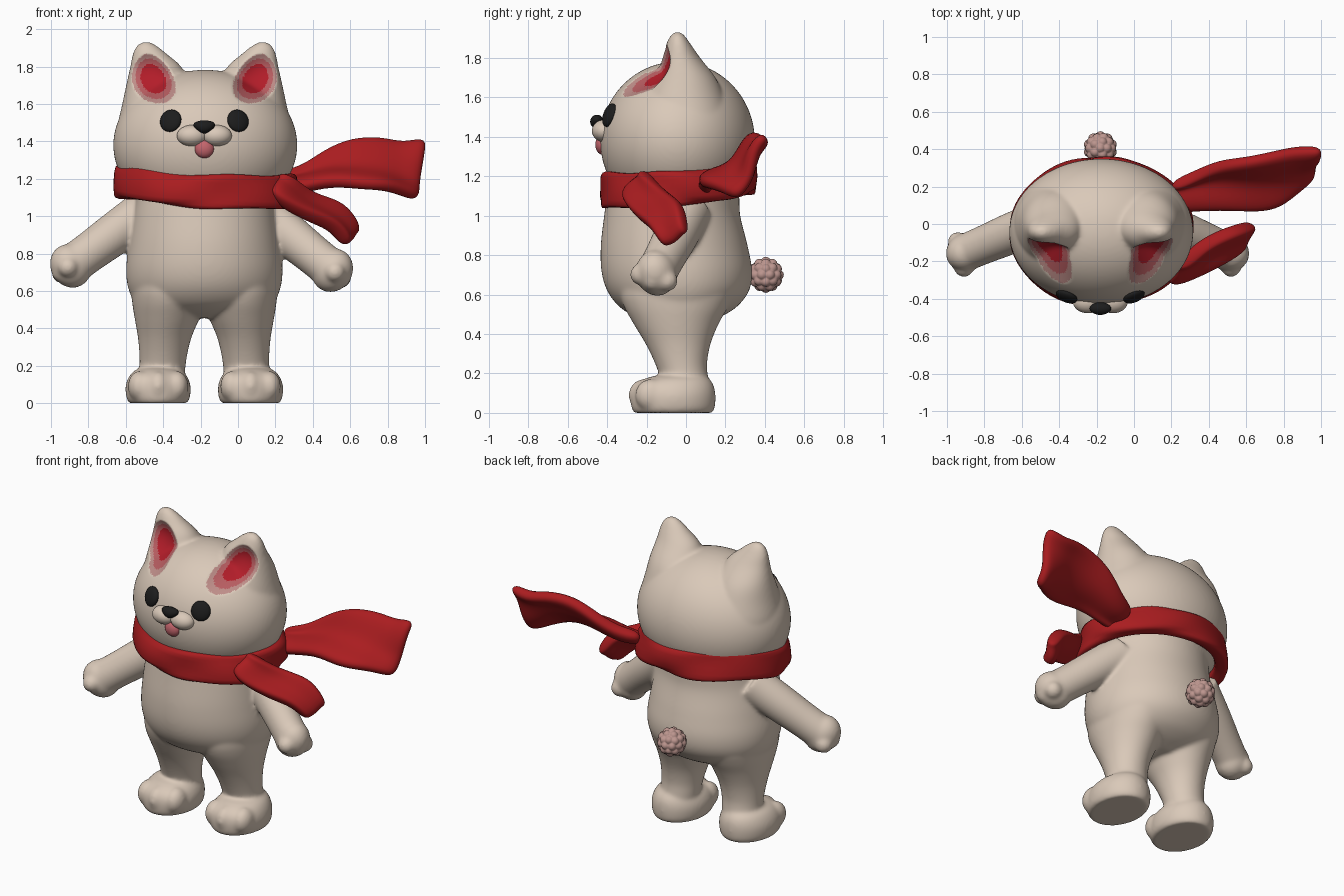
import bpy, bmesh, math
from mathutils import Vector, Matrix

if "Cube" in bpy.data.objects:
    bpy.data.objects.remove(bpy.data.objects["Cube"])

CX = -0.18  # mirror axis of the animal


def mat(name, rgb):
    m = bpy.data.materials.new(name)
    m.diffuse_color = (*rgb, 1)
    m.use_nodes = True
    m.node_tree.nodes["Principled BSDF"].inputs["Base Color"].default_value = m.diffuse_color
    return m


CREAM = mat("cream fur", (0.70, 0.585, 0.485))
RED = mat("scarf red", (0.40, 0.012, 0.014))
BLACK = mat("black", (0.012, 0.012, 0.012))
TONGUE = mat("tongue pink", (0.55, 0.13, 0.15))
TAIL = mat("tail pink", (0.50, 0.30, 0.27))
EAR_LIGHT = mat("ear light pink", (0.52, 0.27, 0.25))
EAR_MID = mat("ear mid pink", (0.48, 0.11, 0.12))
EAR_RED = mat("ear red", (0.45, 0.012, 0.022))


def finish(bm, name, *mats):
    bmesh.ops.recalc_face_normals(bm, faces=bm.faces)
    me = bpy.data.meshes.new(name)
    bm.to_mesh(me)
    bm.free()
    ob = bpy.data.objects.new(name, me)
    bpy.context.collection.objects.link(ob)
    for m in mats:
        me.materials.append(m)
    me.shade_smooth()
    return ob


def smooth_rings(rings, k=5):
    """Catmull-Rom subdivision of a list of rings."""
    v = [Vector(r) for r in rings]
    v = [2 * v[0] - v[1]] + v + [2 * v[-1] - v[-2]]
    out = []
    for p0, p1, p2, p3 in zip(v, v[1:], v[2:], v[3:]):
        for t in (i / k for i in range(k)):
            out.append(p1 + 0.5 * t * (p2 - p0 + t * (2 * p0 - 5 * p1 + 4 * p2 - p3 + t * (3 * (p1 - p2) + p3 - p0))))
    return out + [v[-2]]


def loft(bm, rings, mtx=Matrix(), n=48):
    """Capped stack of elliptic rings (z, x, y, rx, ry)."""
    loops = []
    for z, x, y, rx, ry in smooth_rings(rings):
        loops.append([bm.verts.new(mtx @ Vector((x + rx * math.cos(a), y + ry * math.sin(a), z)))
                      for a in (2 * math.pi * i / n for i in range(n))])
    for lo, hi in zip(loops, loops[1:]):
        for i in range(n):
            j = (i + 1) % n
            bm.faces.new((lo[i], lo[j], hi[j], hi[i]))
    bm.faces.new(loops[0][::-1])
    bm.faces.new(loops[-1])


def ball(bm, c, r, rot=Matrix(), seg=32):
    m = Matrix.Translation(c) @ rot.to_4x4() @ Matrix.Diagonal((*r, 1))
    return bmesh.ops.create_uvsphere(bm, u_segments=seg, v_segments=seg // 2, radius=1, matrix=m)["verts"]


# ---- body: head, torso, ears, limbs fused into one soft skin ----
bm = bmesh.new()
ball(bm, (-0.175, -0.043, 1.38), (0.492, 0.392, 0.402), seg=96)
loft(bm, [(1.25, CX, -0.05, 0.36, 0.31), (1.1, CX, -0.065, 0.365, 0.335), (1.0, CX, -0.07, 0.38, 0.345),
          (0.85, CX, -0.06, 0.403, 0.372), (0.72, CX, -0.047, 0.418, 0.382), (0.62, CX, -0.04, 0.408, 0.36),
          (0.54, CX, -0.04, 0.37, 0.30), (0.49, CX, -0.04, 0.29, 0.22), (0.455, CX, -0.04, 0.14, 0.12)], n=96)
for s in (-1, 1):
    # ears
    loft(bm, [(z, CX + s * o, y, rx, ry) for z, o, y, rx, ry in (
        (1.42, 0.235, -0.01, 0.23, 0.24), (1.5, 0.235, -0.01, 0.226, 0.235), (1.6, 0.236, -0.015, 0.203, 0.21),
        (1.7, 0.246, -0.015, 0.172, 0.165), (1.8, 0.26, -0.03, 0.136, 0.103),
        (1.86, 0.288, -0.037, 0.097, 0.068), (1.905, 0.306, -0.042, 0.06, 0.042), (1.93, 0.312, -0.042, 0.025, 0.02))])
    # legs
    loft(bm, [(z, CX + s * o, y, rx, ry) for z, o, y, rx, ry in (
        (0.72, 0.18, -0.04, 0.19, 0.28), (0.62, 0.19, -0.045, 0.2, 0.29), (0.54, 0.193, -0.05, 0.193, 0.265),
        (0.45, 0.2, -0.05, 0.172, 0.215), (0.35, 0.212, -0.04, 0.143, 0.165), (0.25, 0.22, -0.025, 0.127, 0.132),
        (0.17, 0.225, -0.01, 0.122, 0.122), (0.08, 0.23, -0.01, 0.12, 0.12))])
    # feet with toes
    fx = CX + s * 0.247
    loft(bm, [(0.0, fx, -0.065, 0.155, 0.2), (0.03, fx, -0.065, 0.17, 0.212), (0.09, fx, -0.065, 0.174, 0.215),
              (0.14, fx, -0.06, 0.157, 0.2), (0.175, fx, -0.045, 0.125, 0.16), (0.195, fx, -0.03, 0.07, 0.09)])
    for t in (-1, 0, 1):
        ball(bm, (fx + t * 0.1, -0.212 + abs(t) * 0.034, 0.09), (0.062, 0.08, 0.082))
    # arms with fingers
    lift = 0.012 * -s
    a, b = Vector((CX - 0.01 + s * 0.30, 0.02, 1.03)), Vector((CX - 0.015 + s * 0.70, -0.15, 0.722 + lift))
    d = b - a
    L = d.length
    rot = d.to_track_quat('Z', 'Y').to_matrix()
    loft(bm, [(0, 0, 0, 0.11, 0.12), (L * 0.4, 0, 0, 0.11, 0.115), (L * 0.75, 0, 0, 0.103, 0.108),
              (L, 0, 0, 0.1, 0.108)], Matrix.Translation(a) @ rot.to_4x4())
    ball(bm, b, (0.103, 0.122, 0.108), rot)
    side = d.cross(Vector((s, 0, 1))).normalized()
    for t in (-1, 0, 1):
        ball(bm, b + d.normalized() * (0.06 - 0.02 * abs(t)) + side * t * 0.07, (0.055, 0.055, 0.055))
body = finish(bm, "body", CREAM, EAR_LIGHT, EAR_MID, EAR_RED)
mod = body.modifiers.new("fuse", 'REMESH')
mod.mode, mod.voxel_size, mod.use_smooth_shade = 'VOXEL', 0.01, True
mod = body.modifiers.new("soften", 'SMOOTH')
mod.factor, mod.iterations = 0.5, 16
bpy.context.view_layer.objects.active = body
for mod in list(body.modifiers):
    bpy.ops.object.modifier_apply(modifier=mod.name)


def ear_r(p):
    """Distance from the middle of the inner ear; 1 is its rim."""
    o, z = abs(p.x - CX) - 0.274, p.z - 1.735
    v = z / 0.135
    return math.hypot((o - 0.2 * z) / (0.116 - 0.022 * v), v)


# hollow and colour the inner ears
bm = bmesh.new()
bm.from_mesh(body.data)
bm.normal_update()
front = [v for v in bm.verts if v.normal.y < 0 and v.co.y < 0.02 and ear_r(v.co) < 1]
front_set = set(front)
for f in bm.faces:
    f.smooth = True
    f.material_index = 0
    if all(v in front_set for v in f.verts):
        r = ear_r(f.calc_center_median())
        f.material_index = 3 if r < 0.58 else 2 if r < 0.8 else 1
for v in front:
    v.co.y += 0.065 * (1 - ear_r(v.co) ** 2)
bm.to_mesh(body.data)
bm.free()

# ---- face ----
bm = bmesh.new()
for s in (-1, 1):
    nrm = Vector((s * 0.40, -1, 0.36))
    ball(bm, (CX + s * 0.18, -0.388, 1.51), (0.06, 0.062, 0.026), nrm.to_track_quat('Z', 'Y').to_matrix())
finish(bm, "eyes", BLACK)

bm = bmesh.new()
for s in (-1, 1):
    ball(bm, (CX + s * 0.067, -0.415, 1.43), (0.08, 0.062, 0.057))
finish(bm, "muzzle", CREAM)

bm = bmesh.new()
for v in ball(bm, (CX, -0.452, 1.477), (0.054, 0.034, 0.035)):
    v.co.x = CX + (v.co.x - CX) * (1 + 11 * (v.co.z - 1.477))
finish(bm, "nose", BLACK)

bm = bmesh.new()
ball(bm, (CX, -0.425, 1.36), (0.052, 0.035, 0.05))
finish(bm, "tongue", TONGUE)

# ---- pompom tail ----
bm = bmesh.new()
knobs = [v.co.normalized() for v in bmesh.ops.create_icosphere(bm, subdivisions=2, radius=1)["verts"]]
bm.clear()
bmesh.ops.create_icosphere(bm, subdivisions=5, radius=1)
for v in bm.verts:
    near = max(v.co.normalized().dot(k) for k in knobs)
    v.co = v.co.normalized() * (0.074 + 0.017 * (near - 0.93) / 0.07) + Vector((CX, 0.405, 0.70))
finish(bm, "tail", TAIL)

# ---- scarf band ----
bm = bmesh.new()
N, M = 96, 20
rows = []
for i in range(N):
    a = 2 * math.pi * i / N
    zc = 1.167 - 0.027 * math.cos(a) + 0.032 * math.sin(a)
    row = []
    for j in range(M):
        b = 2 * math.pi * j / M
        c, s = (math.copysign(abs(t) ** 0.6, t) for t in (math.cos(b), math.sin(b)))
        fold = 0.006 * math.sin(3 * b + 3 * math.sin(2 * a)) + 0.004 * math.sin(5 * a + 2 * s)
        k = 0.045 * c + fold - 0.008 * s
        row.append(bm.verts.new((-0.175 + (0.445 + k) * math.cos(a), -0.04 + (0.352 + k) * math.sin(a),
                                 zc + (0.09 + fold) * s)))
    rows.append(row)
for i in range(N):
    for j in range(M):
        p, q, k = rows[i], rows[(i + 1) % N], (j + 1) % M
        bm.faces.new((p[j], q[j], q[k], p[k]))
finish(bm, "scarf_band", RED)


def ribbon(name, low, high, wave, thick):
    """Cloth strip between two edges, with lengthwise folds."""
    bm = bmesh.new()
    rows = []
    for i, (p, q) in enumerate(zip(low, high)):
        p, q = Vector(p), Vector(q)
        nrm = Vector((1, 0.2, 0)).cross(q - p).normalized()
        rows.append([bm.verts.new(p.lerp(q, t) + nrm * wave * math.sin(t * 2 * math.pi + 0.5 * i))
                     for t in (0, 0.2, 0.4, 0.6, 0.8, 1)])
    for r0, r1 in zip(rows, rows[1:]):
        for j in range(5):
            bm.faces.new((r0[j], r0[j + 1], r1[j + 1], r1[j]))
    ob = finish(bm, name, RED)
    mod = ob.modifiers.new("thickness", 'SOLIDIFY')
    mod.thickness, mod.offset = thick, 0
    mod = ob.modifiers.new("round", 'SUBSURF')
    mod.levels = mod.render_levels = 2


# ---- scarf ends ----
ribbon("scarf_flying_end",
       [(0.2, 0.08, 1.11), (0.34, 0.09, 1.12), (0.5, 0.09, 1.16), (0.66, 0.08, 1.14), (0.78, 0.1, 1.14),
        (0.87, 0.18, 1.12), (0.965, 0.25, 1.08)],
       [(0.2, 0.2, 1.24), (0.33, 0.27, 1.25), (0.45, 0.34, 1.33), (0.6, 0.36, 1.40), (0.77, 0.40, 1.40),
        (0.88, 0.42, 1.37), (1.01, 0.41, 1.42)], 0.026, 0.075)
ribbon("scarf_hanging_end",
       [(0.17, -0.27, 1.12), (0.2, -0.31, 1.08), (0.3, -0.28, 1.02), (0.42, -0.23, 0.97), (0.52, -0.17, 0.93),
        (0.58, -0.12, 0.84)],
       [(0.22, -0.2, 1.23), (0.29, -0.2, 1.21), (0.37, -0.1, 1.12), (0.48, -0.04, 1.08), (0.57, -0.01, 1.04),
        (0.65, 0.01, 0.91)], 0.01, 0.085)
